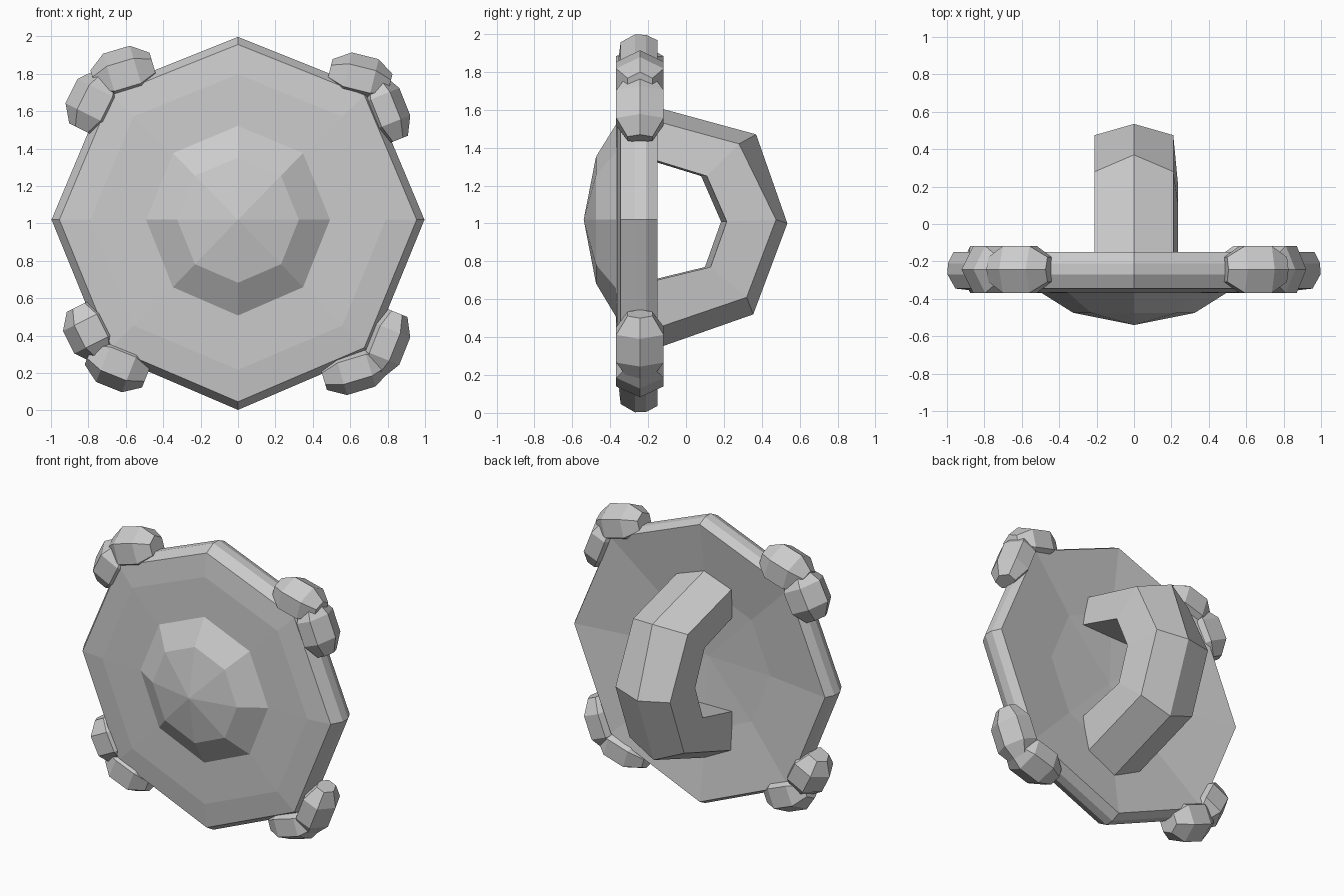
import bpy, bmesh
from math import sin, cos, pi, atan2
from mathutils import Vector, Matrix

if "Cube" in bpy.data.objects:
    bpy.data.objects.remove(bpy.data.objects["Cube"])


def finish(bm, name):
    bmesh.ops.recalc_face_normals(bm, faces=bm.faces)
    me = bpy.data.meshes.new(name)
    bm.to_mesh(me)
    bm.free()
    ob = bpy.data.objects.new(name, me)
    bpy.context.collection.objects.link(ob)
    return ob


def bridge(bm, a, b):
    n = len(a)
    for i in range(n):
        bm.faces.new((a[i], a[(i + 1) % n], b[(i + 1) % n], b[i]))


def lathe8(name, profile, stretch=1):
    """Eight-sided revolve about y; profile is (radius, y), radius 0 = pole."""
    bm = bmesh.new()
    rings = []
    for r, y in profile:
        pts = []
        for i in range(8 if r else 1):
            a = i * pi / 4
            z = r * sin(a) * stretch
            # side corners sit slightly above centre
            pts.append(bm.verts.new((r * cos(a), y, 1 + z + 0.02 * (1 - z * z))))
        rings.append(pts)
    for a, b in zip(rings, rings[1:]):
        if len(a) == 1 or len(b) == 1:
            pole, ring = (a[0], b) if len(a) == 1 else (b[0], a)
            for i in range(8):
                bm.faces.new((pole, ring[i], ring[(i + 1) % 8]))
        else:
            bridge(bm, a, b)
    return finish(bm, name)


# Octagonal plate with bevelled rim and dished back
lathe8("shield_plate", [(0, -0.37), (0.5, -0.37), (0.79, -0.365), (0.955, -0.345),
                        (0.997, -0.27), (0.995, -0.21), (0.965, -0.15), (0.5, -0.215), (0, -0.24)])

# Domed boss on the front
lathe8("shield_boss", [(0, -0.54), (0.325, -0.475), (0.5, -0.365), (0.48, -0.3), (0, -0.3)], 1.03)

# Handle: pentagonal section swept round a half octagon (y, z of each edge)
ridge = [(-0.28, 1.647), (0.37, 1.47), (0.535, 1.0), (0.355, 0.52), (-0.28, 0.297)]
shoulder = [(-0.28, 1.573), (0.28, 1.42), (0.475, 1.02), (0.32, 0.61), (-0.28, 0.405)]
inner = [(-0.28, 1.37), (0.11, 1.25), (0.215, 1.01), (0.13, 0.77), (-0.28, 0.67)]
bm = bmesh.new()
rings = []
for rd, sh, inn in zip(ridge, shoulder, inner):
    section = [(0, *rd), (0.21, *sh), (0.235, *inn), (-0.2, inn[0] - 0.03, inn[1]), (-0.21, *sh)]
    rings.append([bm.verts.new(p) for p in section])
for a, b in zip(rings, rings[1:]):
    bridge(bm, a, b)
bm.faces.new(rings[0])
bm.faces.new(rings[-1])
finish(bm, "back_handle")

# Knobbly double lobes on the diagonal corners:
# (x, z, half length along axis, half width, axis dx, axis dz)
knobs = {
    "knob_top_right": [(0.65, 1.775, 0.165, 0.125, 1, -0.25), (0.79, 1.61, 0.175, 0.11, 0.4, -1)],
    "knob_top_left": [(-0.61, 1.795, 0.165, 0.14, 1, 0.3), (-0.765, 1.645, 0.16, 0.14, 0.5, 1)],
    "knob_bottom_left": [(-0.785, 0.425, 0.15, 0.135, 0.5, -1), (-0.64, 0.25, 0.165, 0.135, 1, -0.4)],
    "knob_bottom_right": [(0.625, 0.22, 0.175, 0.12, 1, 0.3), (0.785, 0.36, 0.175, 0.115, 0.4, 1)],
}
for name, lobes in knobs.items():
    bm = bmesh.new()
    for x, z, length, width, dx, dz in lobes:
        mat = (Matrix.Translation((x, -0.243, z)) @ Matrix.Rotation(-atan2(dz, dx), 4, 'Y')
               @ Matrix.Diagonal((length, 0.145, width, 1)) @ Matrix.Rotation(pi / 2, 4, 'Y'))
        # blunt six-sided barrel, widest in the middle, capped at both ends
        prev = None
        for h, r in ((-1, 0.5), (-0.45, 0.95), (0.45, 0.95), (1, 0.5)):
            ring = [bm.verts.new(mat @ Vector((r * 1.05 * cos(i * pi / 3), r * 1.05 * sin(i * pi / 3), h)))
                    for i in range(6)]
            if prev:
                bridge(bm, prev, ring)
            else:
                bm.faces.new(ring)
            prev = ring
        bm.faces.new(prev)
    finish(bm, name)
